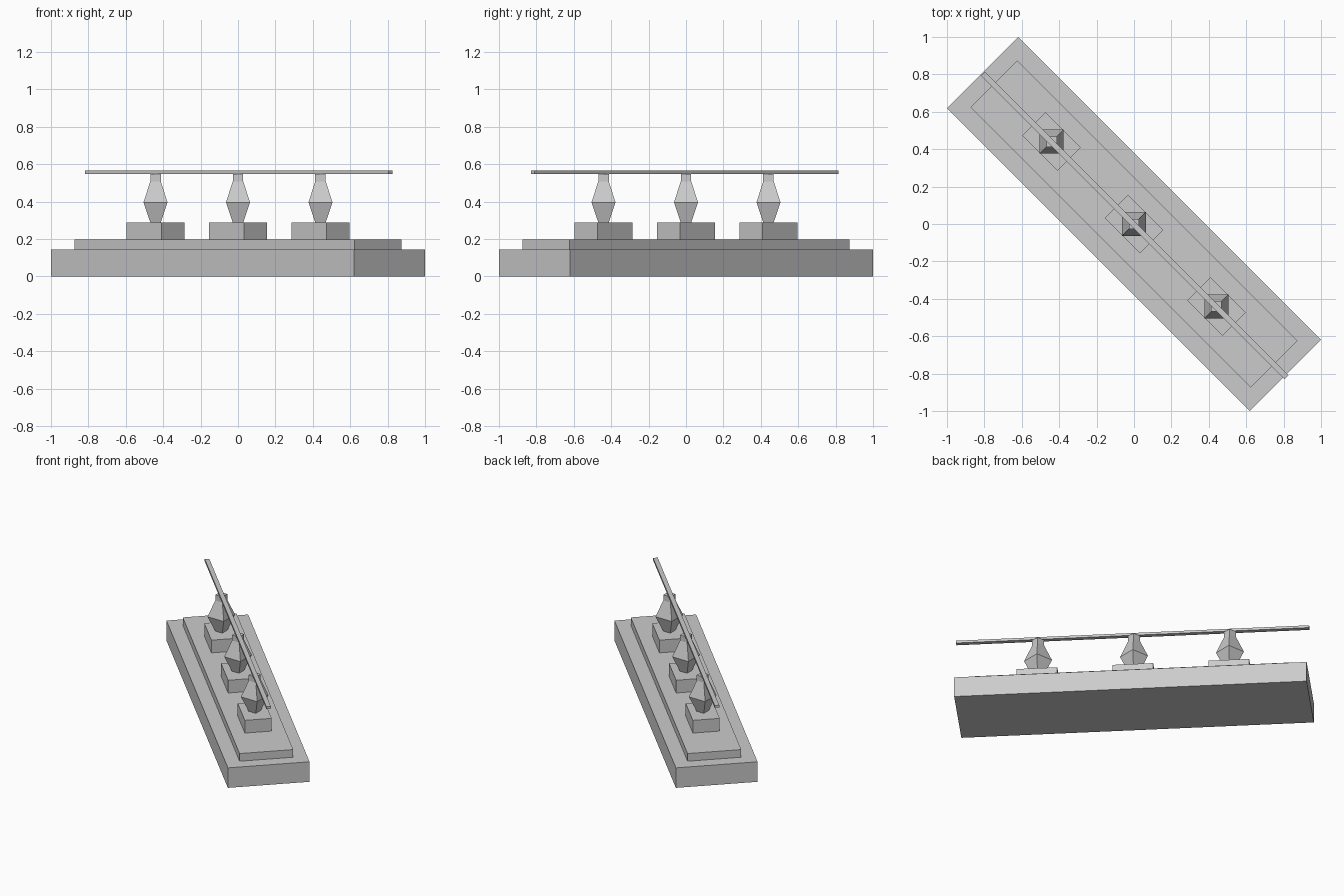
import bpy, bmesh
from math import pi
from mathutils import Matrix

if "Cube" in bpy.data.objects:
    bpy.data.objects.remove(bpy.data.objects["Cube"])

TURN = Matrix.Rotation(-pi / 4, 4, 'Z')   # the whole barrier runs diagonally


def add_object(name, bm):
    bmesh.ops.recalc_face_normals(bm, faces=bm.faces)
    mesh = bpy.data.meshes.new(name)
    bm.to_mesh(mesh)
    bm.free()
    obj = bpy.data.objects.new(name, mesh)
    bpy.context.collection.objects.link(obj)
    return obj


def slab(name, length, width, z0, z1, x=0, y=0):
    """Diagonal box centred at x, y between two heights."""
    bm = bmesh.new()
    bmesh.ops.create_cube(bm, size=1)
    bmesh.ops.scale(bm, vec=(length, width, z1 - z0), verts=bm.verts)
    bmesh.ops.transform(bm, matrix=Matrix.Translation((x, y, (z0 + z1) / 2)) @ TURN, verts=bm.verts)
    return add_object(name, bm)


def baluster(name, x, y, profile):
    """Four-sided post from (half width, height) rings."""
    bm = bmesh.new()
    rings = [[bm.verts.new((x + sx * r, y + sy * r, z))
              for sx, sy in ((-1, -1), (1, -1), (1, 1), (-1, 1))] for r, z in profile]
    for low, high in zip(rings, rings[1:]):
        for i in range(4):
            j = (i + 1) % 4
            bm.faces.new((low[i], low[j], high[j], high[i]))
    bm.faces.new(rings[0][::-1])
    bm.faces.new(rings[-1])
    return add_object(name, bm)


# Stepped base
slab("base", 2.291, 0.537, 0, 0.143)
slab("base_step", 2.118, 0.353, 0.143, 0.198)

# Plinths with balusters
POST = [(0.028, 0.289), (0.064, 0.396), (0.028, 0.508), (0.028, 0.548)]
for n, d in enumerate((-0.441, 0, 0.441), 1):
    slab(f"plinth_{n}", 0.265, 0.177, 0.198, 0.289, d, -d)
    baluster(f"baluster_{n}", d, -d, POST)

# Thin top rail
slab("rail", 2.295, 0.03, 0.548, 0.565, 0.004, -0.008)
